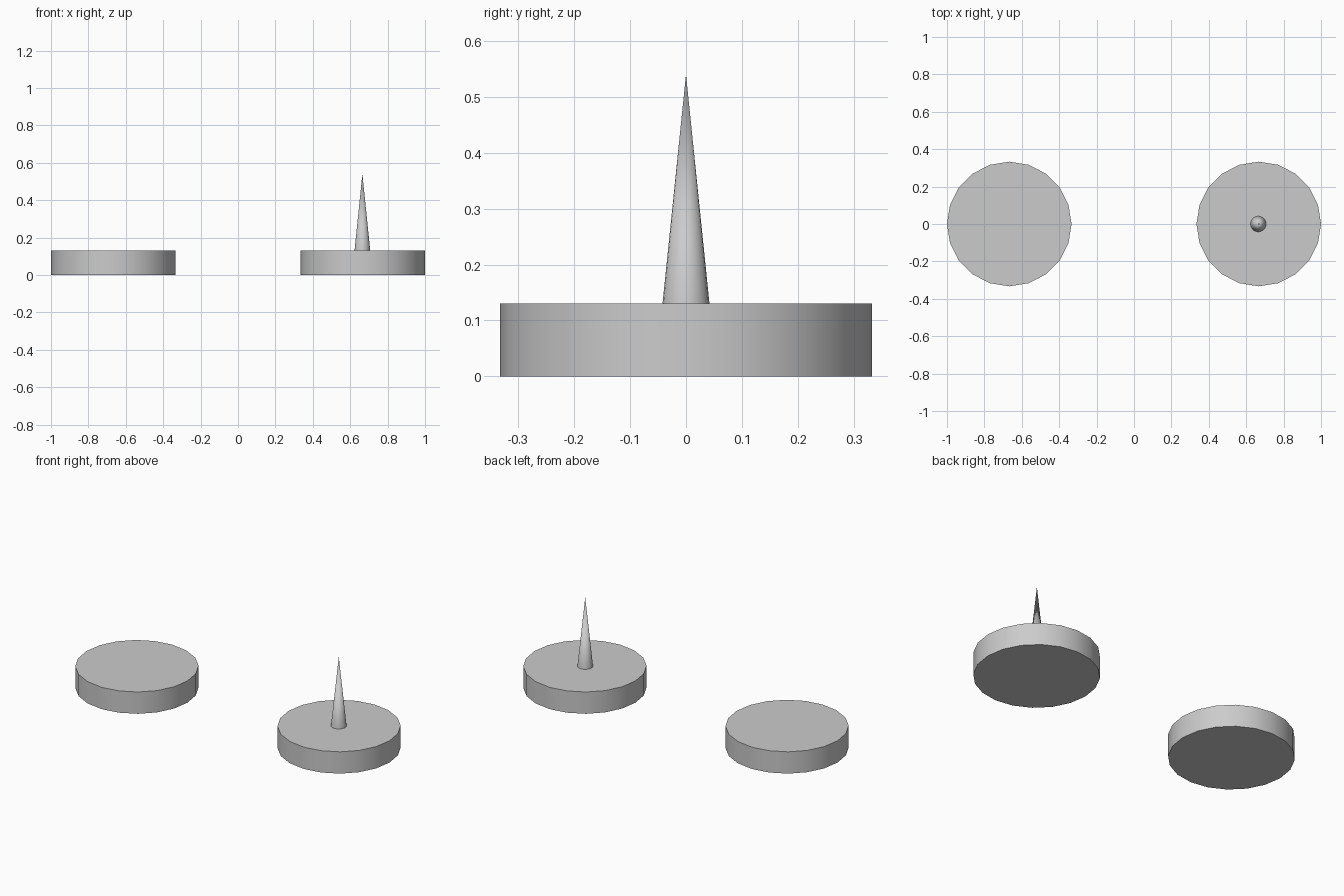
import bpy
import math

if "Cube" in bpy.data.objects:
    bpy.data.objects.remove(bpy.data.objects["Cube"])

DISC_R, DISC_H = 0.333, 0.13
OFFSET = 0.667
SPIKE_R, SPIKE_TOP = 0.042, 0.54
SIDES = 20


def add_round(name, x, z0, z1, r_bottom, r_top):
    """Round part standing from z0 to z1, with a vertex on the x axis."""
    bpy.ops.mesh.primitive_cone_add(
        vertices=SIDES, radius1=r_bottom, radius2=r_top,
        depth=z1 - z0, location=(x, 0, (z0 + z1) / 2))
    obj = bpy.context.object
    obj.name = name
    bpy.ops.object.shade_smooth_by_angle(angle=math.radians(30))
    return obj


# Two flat round bases
for name, side in (("plain_base", -1), ("spiked_base", 1)):
    add_round(name, side * OFFSET, 0, DISC_H, DISC_R, DISC_R)

# Thin spike on the right-hand base
add_round("spike", OFFSET - 0.002, DISC_H, SPIKE_TOP, SPIKE_R, 0)
